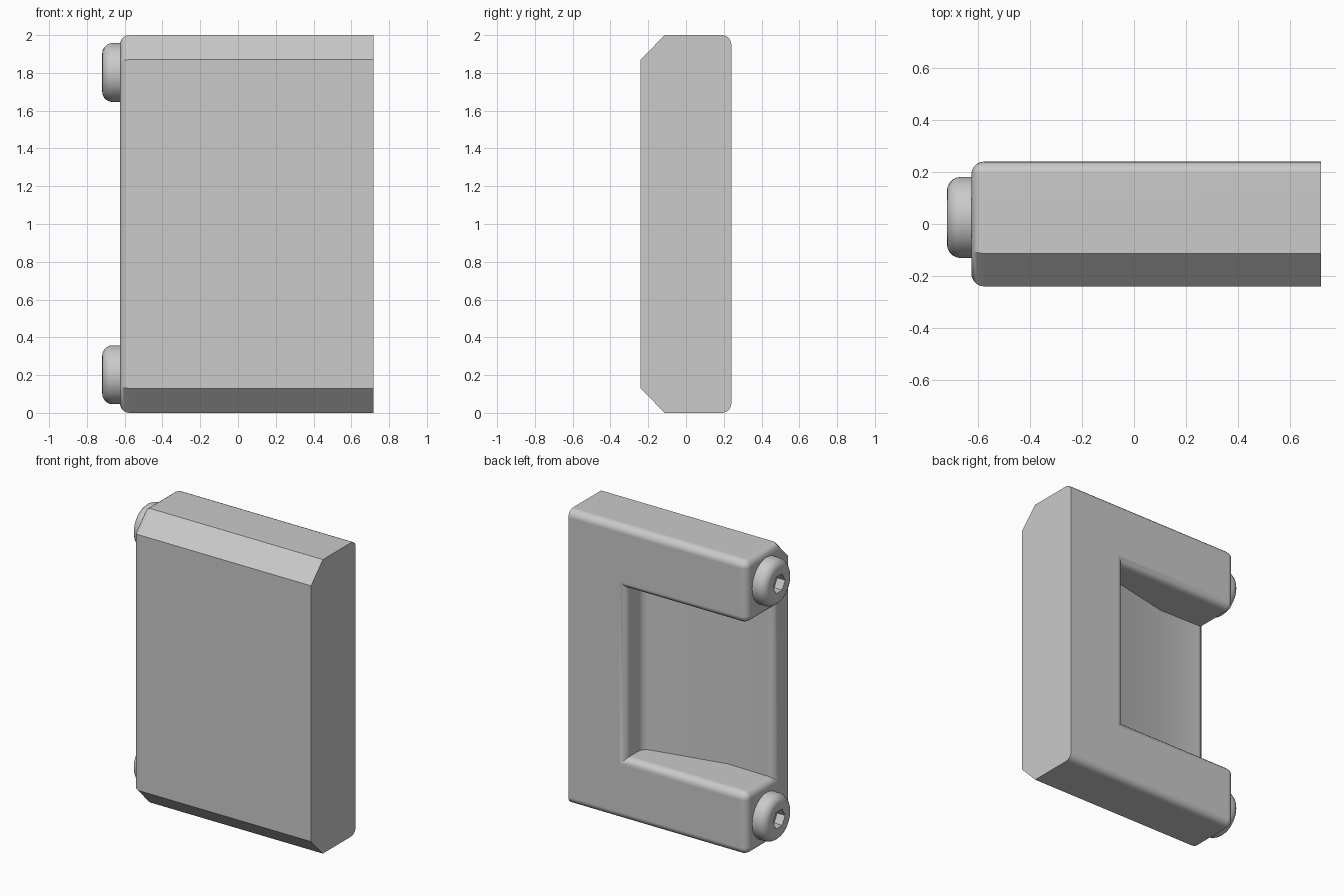
import bpy, bmesh, math
from mathutils import Matrix

if "Cube" in bpy.data.objects:
    bpy.data.objects.remove(bpy.data.objects["Cube"])

grey = bpy.data.materials.new("plain grey")
grey.use_nodes = True
grey.diffuse_color = (0.59, 0.59, 0.59, 1)
grey.node_tree.nodes["Principled BSDF"].inputs["Base Color"].default_value = (0.59, 0.59, 0.59, 1)

LEFT, RIGHT, HALF_Y, TOP = -0.625, 0.718, 0.24, 2.0
FILLET = 0.05


def new_object(name, bm):
    bmesh.ops.recalc_face_normals(bm, faces=bm.faces)
    mesh = bpy.data.meshes.new(name)
    bm.to_mesh(mesh)
    bm.free()
    mesh.materials.append(grey)
    obj = bpy.data.objects.new(name, mesh)
    bpy.context.collection.objects.link(obj)
    return obj


def prism(name, outline, offset):
    """Extrude a closed outline along an offset vector."""
    bm = bmesh.new()
    face = bm.faces.new([bm.verts.new(p) for p in outline])
    top = bmesh.ops.extrude_face_region(bm, geom=[face])["geom"]
    bmesh.ops.translate(bm, vec=offset, verts=[v for v in top if isinstance(v, bmesh.types.BMVert)])
    return new_object(name, bm)


def cut(obj, cutter):
    """Subtract a helper solid and remove the helper."""
    cutter.hide_render = True
    mod = obj.modifiers.new("cut", "BOOLEAN")
    mod.operation, mod.solver, mod.object = "DIFFERENCE", "EXACT", cutter
    bpy.context.view_layer.objects.active = obj
    bpy.ops.object.modifier_apply(modifier=mod.name)
    bpy.data.objects.remove(cutter)


def round_edges(obj, rule, radius, segments):
    bm = bmesh.new()
    bm.from_mesh(obj.data)
    bmesh.ops.remove_doubles(bm, verts=bm.verts, dist=0.0001)
    edges = [e for e in bm.edges if rule(e)]
    bmesh.ops.bevel(bm, geom=edges, offset=radius, segments=segments, profile=0.5, affect="EDGES")
    bm.to_mesh(obj.data)
    bm.free()


def on_plane(edge, axis, value):
    return all(abs(v.co[axis] - value) < 0.001 for v in edge.verts)


def smooth(obj):
    bpy.ops.object.select_all(action="DESELECT")
    obj.select_set(True)
    bpy.context.view_layer.objects.active = obj
    bpy.ops.object.shade_smooth_by_angle(angle=math.radians(30))
    obj.modifiers.new("even_shading", "WEIGHTED_NORMAL").keep_sharp = True


# Block with chamfered front edges
CY, CZ = 0.127, 0.13
section = [(-HALF_Y, CZ), (CY - HALF_Y, 0), (HALF_Y, 0),
           (HALF_Y, TOP), (CY - HALF_Y, TOP), (-HALF_Y, TOP - CZ)]
body = prism("body", [(LEFT, y, z) for y, z in section], (RIGHT - LEFT, 0, 0))

# Pocket in the back, open at one end, with a sloping floor and a filleted end wall
WALL_X, WALL_Y, WALL_Z = 0.285, 0.06, 0.425
pocket = [(WALL_X, 0.4), (WALL_X, WALL_Y), (-0.27, -0.06), (-0.8, -0.05), (-0.8, 0.4)]
cutter = prism("pocket_cutter", [(x, y, WALL_Z) for x, y in pocket], (0, 0, TOP - 2 * WALL_Z))
round_edges(cutter, lambda e: on_plane(e, 0, WALL_X) and on_plane(e, 1, WALL_Y), 0.045, 5)
cut(body, cutter)

# Round the open end and the back, leaving the flat end sharp
round_edges(body, lambda e: (on_plane(e, 0, LEFT) or on_plane(e, 1, HALF_Y))
            and not on_plane(e, 0, RIGHT), FILLET, 5)
smooth(body)


# Socket screw heads on the open end
def cylinder(name, radius, sides, x0, x1, z):
    bm = bmesh.new()
    place = Matrix.Translation(((x0 + x1) / 2, 0.025, z)) @ Matrix.Rotation(math.pi / 2, 4, "Y")
    bmesh.ops.create_cone(bm, cap_ends=True, segments=sides, radius1=radius, radius2=radius,
                          depth=abs(x1 - x0), matrix=place)
    return new_object(name, bm)


FACE = -0.719
for name, z in (("lower_screw", 0.202), ("upper_screw", 1.802)):
    screw = cylinder(name, 0.156, 48, FACE, LEFT + 0.01, z)
    round_edges(screw, lambda e: on_plane(e, 0, FACE), 0.055, 5)
    cut(screw, cylinder("socket_cutter", 0.064, 6, FACE - 0.05, FACE + 0.06, z))
    smooth(screw)
